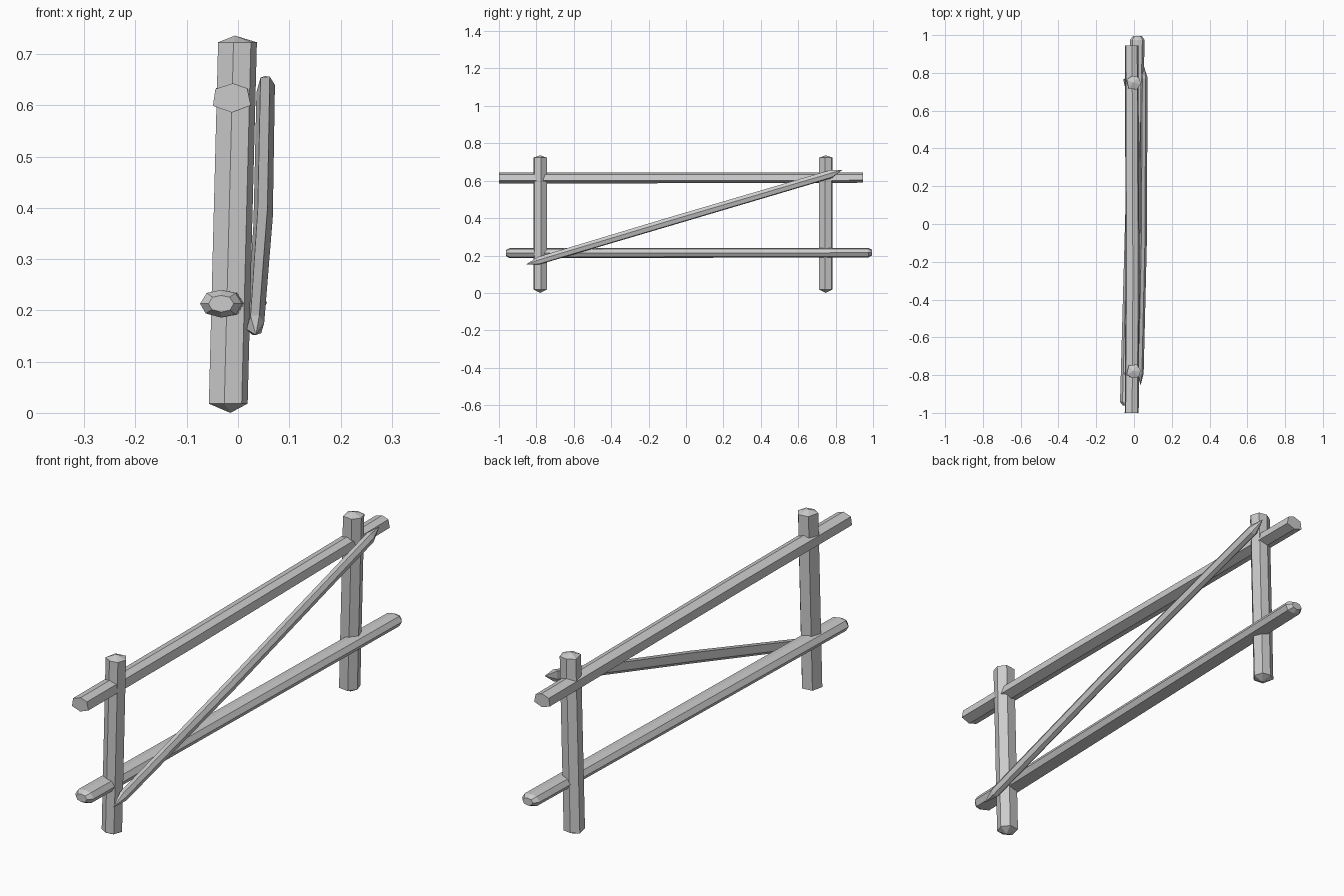
import bpy, bmesh
from mathutils import Vector

if "Cube" in bpy.data.objects:
    bpy.data.objects.remove(bpy.data.objects["Cube"])


def log(name, profile, stations, u, v):
    """Loft a faceted log; stations are (centre, scale), scale 0 makes a point."""
    bm = bmesh.new()
    u, v = Vector(u), Vector(v)
    rings = []
    for centre, s in stations:
        c = Vector(centre)
        if s == 0:
            rings.append([bm.verts.new(c)])
        else:
            rings.append([bm.verts.new(c + u * a * s + v * b * s) for a, b in profile])
    n = len(profile)
    for r0, r1 in zip(rings, rings[1:]):
        for i in range(n):
            j = (i + 1) % n
            if len(r0) == 1:
                bm.faces.new((r0[0], r1[j], r1[i]))
            elif len(r1) == 1:
                bm.faces.new((r0[i], r0[j], r1[0]))
            else:
                bm.faces.new((r0[i], r0[j], r1[j], r1[i]))
    for r in (rings[0], rings[-1]):
        if len(r) > 1:
            bm.faces.new(r)
    bmesh.ops.recalc_face_normals(bm, faces=bm.faces)
    mesh = bpy.data.meshes.new(name)
    bm.to_mesh(mesh)
    bm.free()
    obj = bpy.data.objects.new(name, mesh)
    bpy.context.collection.objects.link(obj)
    return obj


X, Y, Z = (1, 0, 0), (0, 1, 0), (0, 0, 1)

# Upright posts, leaning slightly, with low pointed caps
post = [(-0.039, -0.018), (-0.008, -0.037), (0.027, -0.031),
        (0.039, 0.006), (0.016, 0.037), (-0.028, 0.032)]
for name, y, m in (("front_post", -0.78, 1), ("back_post", 0.748, -1)):
    prof = [(a, b * m) for a, b in post]
    log(name, prof, [((-0.015, y, 0.0), 0), ((-0.019, y, 0.018), 0.97),
                     ((-0.001, y, 0.723), 0.97), ((-0.006, y, 0.736), 0)], X, Y)

# Upper rail with blunt cut ends
upper = [(-0.037, -0.015), (-0.032, 0.018), (0.002, 0.029),
         (0.030, 0.019), (0.037, -0.014), (0.0, -0.028)]
log("upper_rail", upper, [((-0.012, -1.0, 0.614), 1), ((-0.008, -0.3, 0.614), 1),
                          ((-0.012, 0.945, 0.616), 0.96)], X, Z)

# Lower rail with rounded ends, slightly skewed
lower = [(-0.041, 0.0), (-0.028, 0.021), (0.0, 0.027), (0.028, 0.021),
         (0.041, 0.0), (0.029, -0.021), (0.0, -0.027), (-0.030, -0.019)]
log("lower_rail", lower, [((-0.033, -0.962, 0.213), 0.6), ((-0.033, -0.942, 0.213), 1),
                          ((0.018, 0.975, 0.215), 0.94), ((0.018, 0.995, 0.215), 0.56)], X, Z)

# Diagonal brace on the +x side, with pointed ends
brace = [(-0.018, -0.010), (-0.010, 0.019), (0.008, 0.021),
         (0.018, 0.004), (0.012, -0.018), (-0.006, -0.022)]
log("diagonal_brace", brace,
    [((0.035, -0.855, 0.152), 0), ((0.034, -0.79, 0.172), 0.95),
     ((0.049, -0.1, 0.378), 1.05), ((0.054, 0.775, 0.636), 1),
     ((0.053, 0.835, 0.657), 0)], X, (0, -0.285, 0.958))
